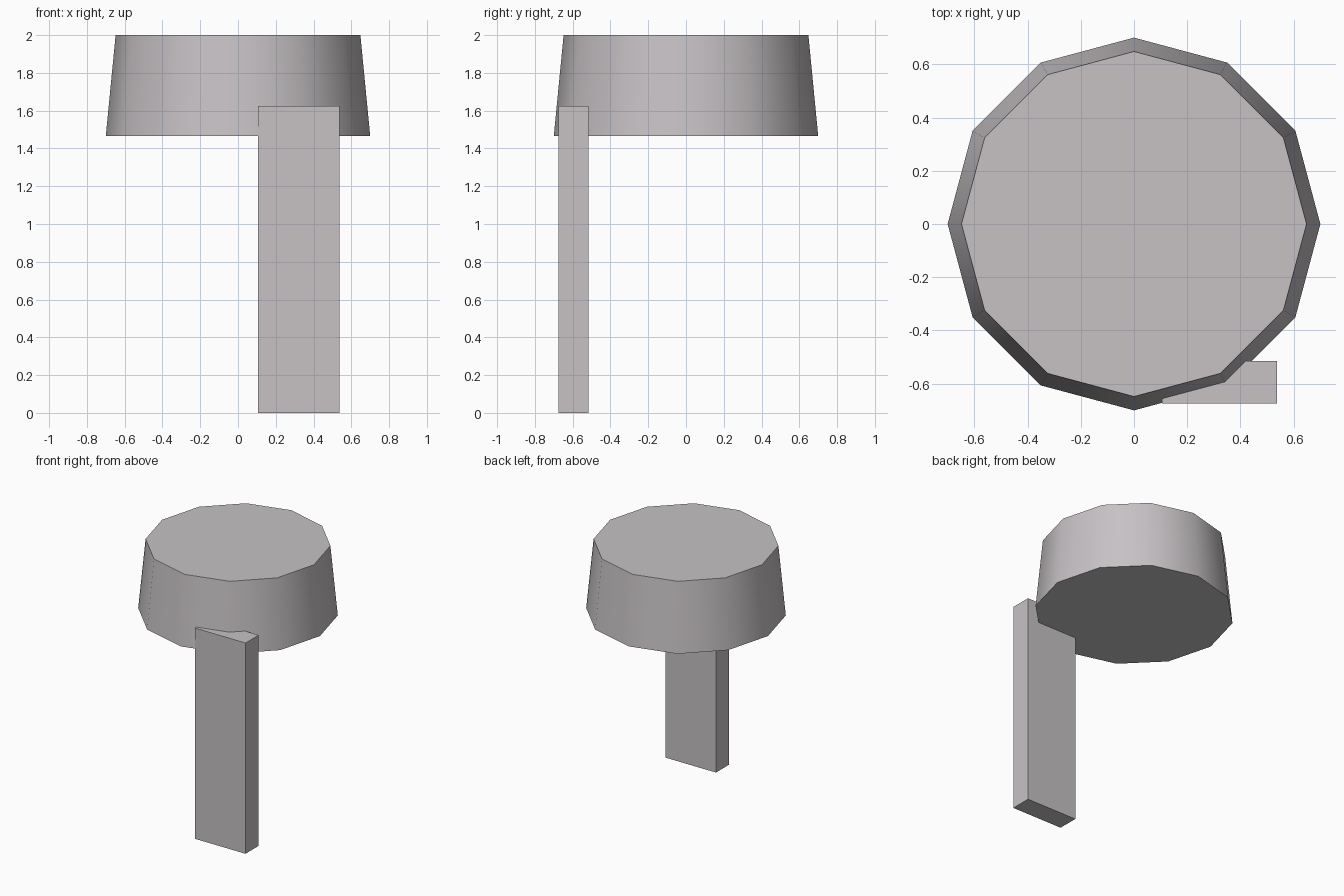
import bpy
import math

cube = bpy.data.objects.get("Cube")
if cube:
    bpy.data.objects.remove(cube, do_unlink=True)

# Single warm grey finish
grey = bpy.data.materials.new("warm_grey")
grey.use_nodes = True
color = (0.57, 0.54, 0.56, 1)
grey.diffuse_color = color
grey.node_tree.nodes["Principled BSDF"].inputs["Base Color"].default_value = color


def finish(name):
    obj = bpy.context.object
    obj.name = name
    obj.data.materials.append(grey)
    return obj


# Tapered twelve-sided head with a smooth wall and crisp caps
bottom, top = 1.465, 2.0
bpy.ops.mesh.primitive_cone_add(vertices=12, radius1=0.70, radius2=0.648,
                                depth=top - bottom,
                                location=(0, 0, (top + bottom) / 2))
finish("tapered_head")
bpy.ops.object.shade_smooth_by_angle(angle=math.radians(40))

# Flat rectangular post overlapping the front edge of the head
low, high = (0.105, -0.675, 0), (0.537, -0.515, 1.625)
bpy.ops.mesh.primitive_cube_add(size=1, location=[(a + b) / 2 for a, b in zip(low, high)])
post = finish("support_post")
post.scale = [b - a for a, b in zip(low, high)]
bpy.ops.object.transform_apply(location=False, rotation=False, scale=True)
